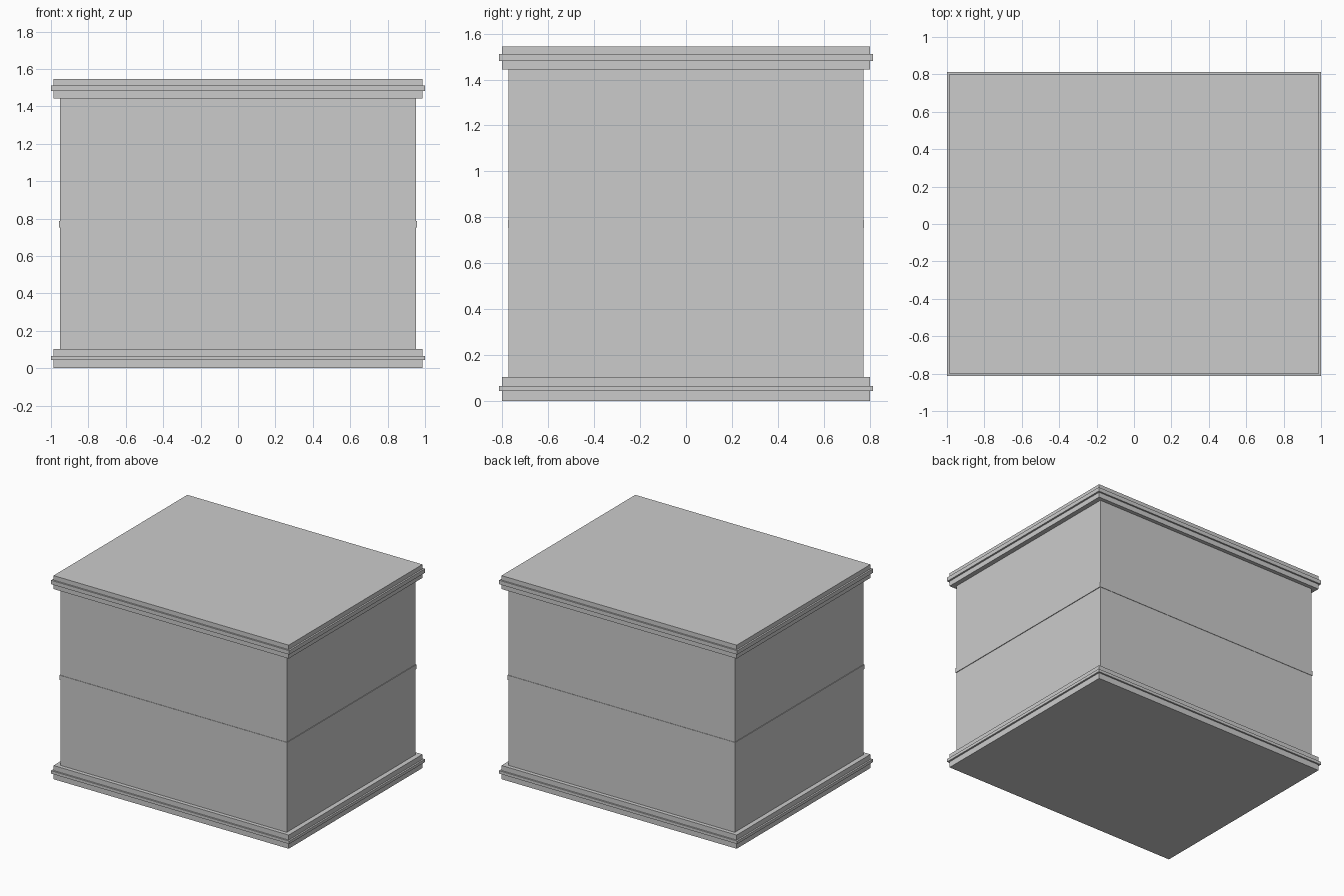
import bpy

if "Cube" in bpy.data.objects:
    bpy.data.objects.remove(bpy.data.objects["Cube"])


def slab(name, half_x, half_y, z0, z1):
    """Flat-faced box given by half widths and bottom/top heights."""
    bpy.ops.mesh.primitive_cube_add(size=1, location=(0, 0, (z0 + z1) / 2))
    ob = bpy.context.object
    ob.name = name
    ob.scale = (2 * half_x, 2 * half_y, z1 - z0)
    bpy.ops.object.transform_apply(location=False, rotation=False, scale=True)
    return ob


# Main box body, running between the two plinths
slab("body", 0.951, 0.773, 0.05, 1.50)

# Thin raised strip around the middle
slab("middle_strip", 0.956, 0.776, 0.753, 0.788)

# Base and lid plates, each with a projecting trim band
for part, z0, z1, band0, band1 in (
    ("base", 0.0, 0.104, 0.044, 0.066),
    ("lid", 1.443, 1.545, 1.481, 1.511),
):
    slab(part + "_plate", 0.987, 0.802, z0, z1)
    slab(part + "_trim", 1.0, 0.814, band0, band1)
